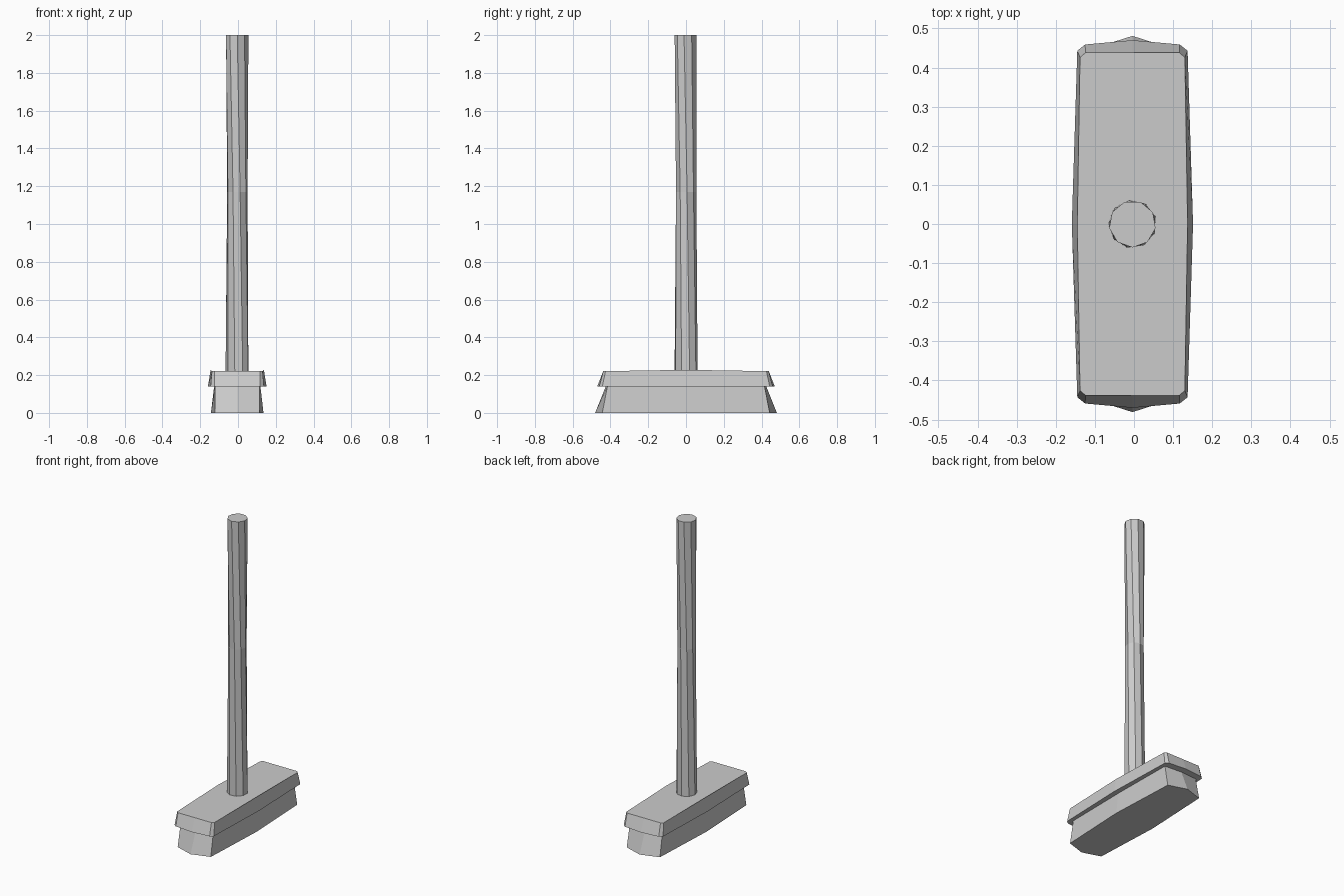
import bpy, bmesh, math

if "Cube" in bpy.data.objects:
    bpy.data.objects.remove(bpy.data.objects["Cube"])

CX = -0.004  # slight sideways offset of the whole broom


def loft(name, rings):
    """Skin a stack of equal-length point rings and cap both ends."""
    bm = bmesh.new()
    rows = [[bm.verts.new(p) for p in ring] for ring in rings]
    n = len(rows[0])
    for a, b in zip(rows, rows[1:]):
        for i in range(n):
            j = (i + 1) % n
            bm.faces.new((a[i], a[j], b[j], b[i]))
    bm.faces.new(rows[0][::-1])
    bm.faces.new(rows[-1])
    bmesh.ops.recalc_face_normals(bm, faces=bm.faces)
    mesh = bpy.data.meshes.new(name)
    bm.to_mesh(mesh)
    bm.free()
    obj = bpy.data.objects.new(name, mesh)
    bpy.context.collection.objects.link(obj)
    return obj


def mirrored_outline(quarter):
    """Quarter outline from the +x axis to the +y axis, mirrored all round."""
    half = quarter + [(-x, y, z) for x, y, z in quarter[-2::-1]]
    full = half + [(x, -y, z) for x, y, z in half[-2:0:-1]]
    return [(x + CX, y, z) for x, y, z in full]


# Bristles: bow-sided brush flaring towards the floor, with pointed ends
loft("bristles", [
    mirrored_outline([(0.139, 0, 0), (0.119, 0.443, 0), (0, 0.481, 0)]),
    mirrored_outline([(0.122, 0, 0.145), (0.117, 0.415, 0.145), (0, 0.423, 0.145)]),
])

# Head block: bowed sides, clipped corners, slightly crowned top
loft("head_block", [
    mirrored_outline([(0.155, 0, 0.14), (0.141, 0.443, 0.14),
                      (0.121, 0.459, 0.14), (0, 0.470, 0.14)]),
    mirrored_outline([(0.141, 0, 0.228), (0.134, 0.426, 0.221),
                      (0.120, 0.438, 0.221), (0, 0.438, 0.221)]),
])

# Handle: faceted pole, slightly waisted and twisted
SIDES = 9
rings = []
for z, r, twist in ((0.2, 0.062, 28), (1.17, 0.055, 16), (2.0, 0.060, 0)):
    ring = []
    for i in range(SIDES):
        a = math.radians(70 + twist) + i * math.tau / SIDES
        ring.append((CX + r * math.cos(a), r * math.sin(a), z))
    rings.append(ring)
loft("handle", rings)
